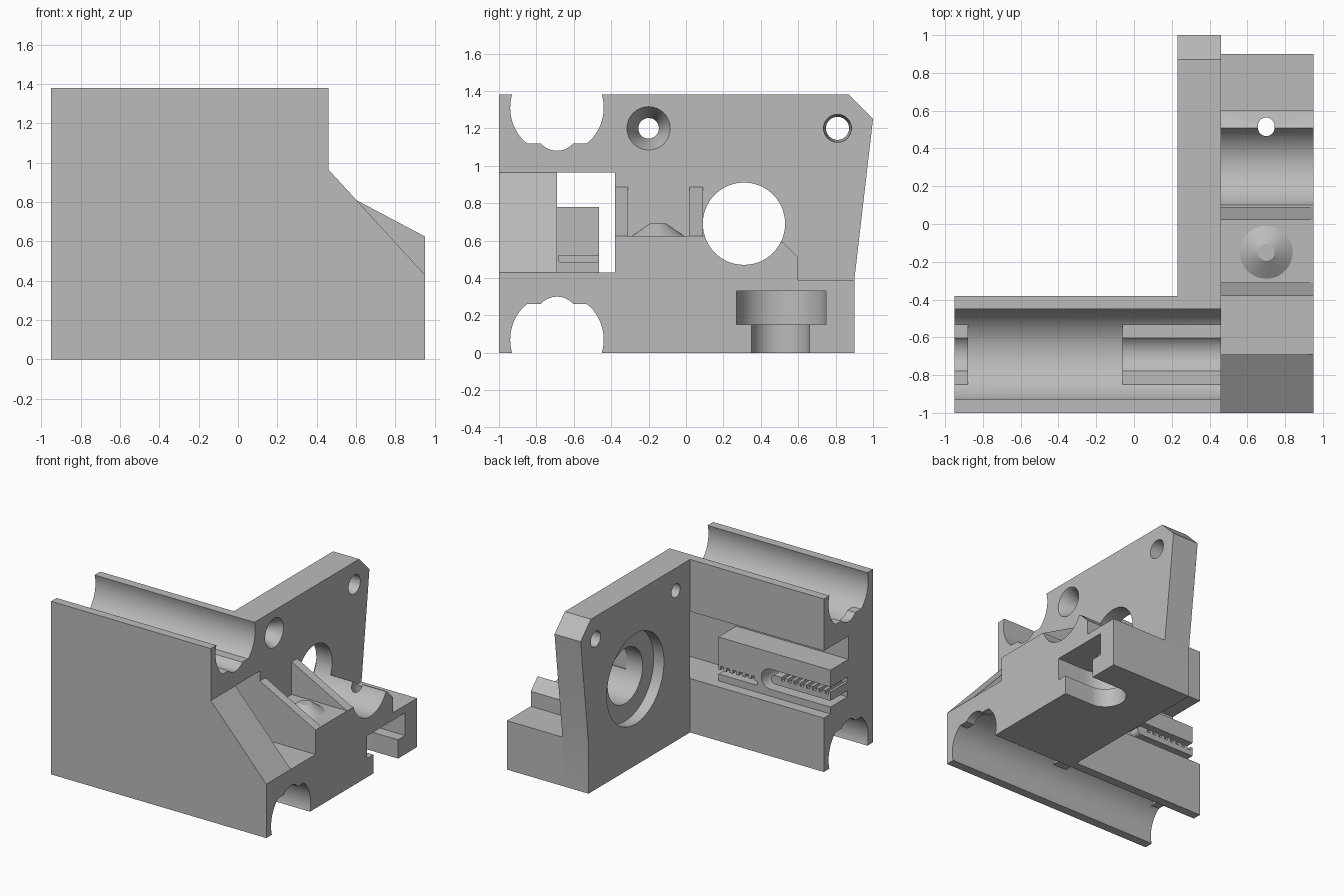
import bpy, bmesh
from math import cos, sin, pi
from mathutils import Vector

if "Cube" in bpy.data.objects:
    bpy.data.objects.remove(bpy.data.objects["Cube"])

grey = bpy.data.materials.new("plastic_grey")
grey.use_nodes = True
grey.diffuse_color = (0.5, 0.5, 0.5, 1)
grey.node_tree.nodes["Principled BSDF"].inputs["Base Color"].default_value = (0.5, 0.5, 0.5, 1)
parts = []


def place(axis, p, t):
    """Put a profile point at depth t along the axis."""
    return {"x": (t, p[0], p[1]), "y": (p[0], t, p[1]), "z": (p[0], p[1], t)}[axis]


def loft(name, axis, low, a, high, b):
    """Closed solid between two matching profiles."""
    bm = bmesh.new()
    lo = [bm.verts.new(place(axis, p, a)) for p in low]
    hi = [bm.verts.new(place(axis, p, b)) for p in high]
    n = len(lo)
    bm.faces.new(lo)
    bm.faces.new(hi)
    for i in range(n):
        j = (i + 1) % n
        bm.faces.new((lo[i], lo[j], hi[j], hi[i]))
    bmesh.ops.recalc_face_normals(bm, faces=bm.faces)
    me = bpy.data.meshes.new(name)
    bm.to_mesh(me)
    bm.free()
    me.materials.append(grey)
    ob = bpy.data.objects.new(name, me)
    bpy.context.collection.objects.link(ob)
    return ob


def prism(name, axis, pts, a, b):
    return loft(name, axis, pts, a, pts, b)


def box(name, x, y, z):
    return prism(name, "x", rect(y, z), *x)


def rect(u, v):
    return [(u[0], v[0]), (u[1], v[0]), (u[1], v[1]), (u[0], v[1])]


def circle(cu, cv, r, n=64):
    return [(cu + r * cos(2 * pi * i / n), cv + r * sin(2 * pi * i / n)) for i in range(n)]


def slot(cu, cv, r, end):
    """Half-round start at cu, running straight to end."""
    s = 1 if end > cu else -1
    arc = [(cu - s * r * sin(pi * i / 32), cv + r * cos(pi * i / 32)) for i in range(33)]
    return arc + [(end, cv - r), (end, cv + r)]


def cut(ob, *cutters):
    for c in cutters:
        c.hide_render = True
        mod = ob.modifiers.new("cut", "BOOLEAN")
        mod.operation = "DIFFERENCE"
        mod.solver = "EXACT"
        mod.object = c
        bpy.context.view_layer.update()
        dg = bpy.context.evaluated_depsgraph_get()
        me = bpy.data.meshes.new_from_object(ob.evaluated_get(dg))
        ob.modifiers.clear()
        ob.data = me
    for c in cutters:
        bpy.data.objects.remove(c)
    parts.append(ob)
    return ob


def channel(top, ranges):
    """Scalloped rod channel with full-round bearing pockets."""
    flip = (lambda p: p) if top else (lambda p: (p[0], 1.38 - p[1]))
    full = circle(-0.69, 1.31, 0.25)
    shallow = [flip((y, max(z, 1.12 + 0.0001 * (y + 0.69)))) for y, z in full]
    groove = [flip(p) for p in circle(-0.69, 1.195, 0.115)]
    out = [prism("cutter", "x", shallow, -1.1, 1.1), prism("cutter", "x", groove, -1.1, 1.1)]
    pocket = [flip(p) for p in full]
    return out + [prism("cutter", "x", pocket, *r) for r in ranges]


LEFT, RIGHT = (-0.88, -0.06), (0.06, 0.88)

# Front rail block: C-section with rod channels at top and bottom
section = [(-1, 0), (-0.38, 0), (-0.38, 0.43), (-0.69, 0.43),
           (-0.69, 0.965), (-0.38, 0.965), (-0.38, 1.38), (-1, 1.38)]
cut(prism("rail_block", "x", section, -0.95, 0.46),
    *channel(True, [LEFT]), *channel(False, [LEFT, RIGHT]))
cut(box("lower_rail_extension", (0.46, 0.95), (-1, -0.38), (0, 0.43)),
    *channel(False, [LEFT, RIGHT]))
parts.append(prism("front_gusset", "y", [(0.46, 0.43), (0.95, 0.43), (0.46, 0.965)], -1, -0.69))

# Upright plate with bearing seat and screw holes
outline = [(-0.38, 0), (0.9, 0), (0.9, 0.39), (1, 1.25), (0.87, 1.38), (-0.38, 1.38)]
bore = circle(0.31, 0.69, 0.22)
cut(prism("upright_plate", "x", outline, 0.23, 0.46),
    prism("cutter", "x", bore, 0, 1),
    prism("cutter", "x", circle(0.31, 0.69, 0.36), 0, 0.32),
    prism("cutter", "x", circle(-0.2, 1.2, 0.055, 32), 0, 1),
    loft("cutter", "x", circle(-0.2, 1.2, 0.055, 32), 0.34, circle(-0.2, 1.2, 0.117, 32), 0.462),
    loft("cutter", "x", circle(0.81, 1.2, 0.06, 32), 0.2, circle(0.81, 1.2, 0.075, 32), 0.462))

# Side foot with half-round cradle and T-shaped nut slot
side = [(-0.38, 0), (0.9, 0), (0.9, 0.39), (0.6, 0.39), (0.6, 0.51),
        (0.52, 0.59), (0.4, 0.625), (-0.38, 0.625)]
cut(prism("side_foot", "x", side, 0.46, 0.95),
    prism("cutter", "x", bore, 0, 1.1),
    prism("cutter", "z", slot(0.7, 0.505, 0.155, 1.1), -0.1, 0.2),
    prism("cutter", "z", slot(0.7, 0.51, 0.239, 1.1), 0.15, 0.33),
    loft("cutter", "z", circle(0.7, 0.515, 0.07, 32), 0.3, circle(0.7, 0.515, 0.035, 32), 0.7))

# Triangular ribs and the conical stud between them
for name, y in (("front_rib", -0.38), ("rear_rib", 0.02)):
    parts.append(prism(name, "y", [(0.46, 0.625), (0.95, 0.625), (0.46, 0.885)], y, y + 0.07))
parts.append(loft("conical_stud", "z", circle(0.7, -0.15, 0.14, 48), 0.625,
                  circle(0.7, -0.15, 0.045, 48), 0.69))


# Belt clamp with toothed grooves and a looped slot around a prong
def teeth(x0, x1, z0, z1):
    step = 0.055
    return [box("cutter", (x0 + step * i, x0 + step * (i + 0.5)), (-0.68, -0.4), (z0, z1))
            for i in range(int((x1 - x0) / step))]


cut(box("belt_clamp", (-0.95, 0.04), (-0.69, -0.465), (0.43, 0.78)),
    prism("cutter", "y", rect((-0.3, 0.1), (0.485, 0.52)), -0.68, -0.4),
    prism("cutter", "y", slot(-0.42, 0.565, 0.08, -1.1), -0.68, -0.4),
    *teeth(-0.28, 0.06, 0.5, 0.55))
cut(prism("belt_prong", "y", slot(-0.46, 0.57, 0.035, -0.95), -0.69, -0.465),
    *teeth(-0.93, -0.46, 0.58, 0.65))

# Smooth the round surfaces, keep machined edges sharp
bpy.ops.object.select_all(action="DESELECT")
for ob in parts:
    ob.select_set(True)
bpy.context.view_layer.objects.active = parts[0]
bpy.ops.object.shade_smooth_by_angle(angle=pi / 6)
